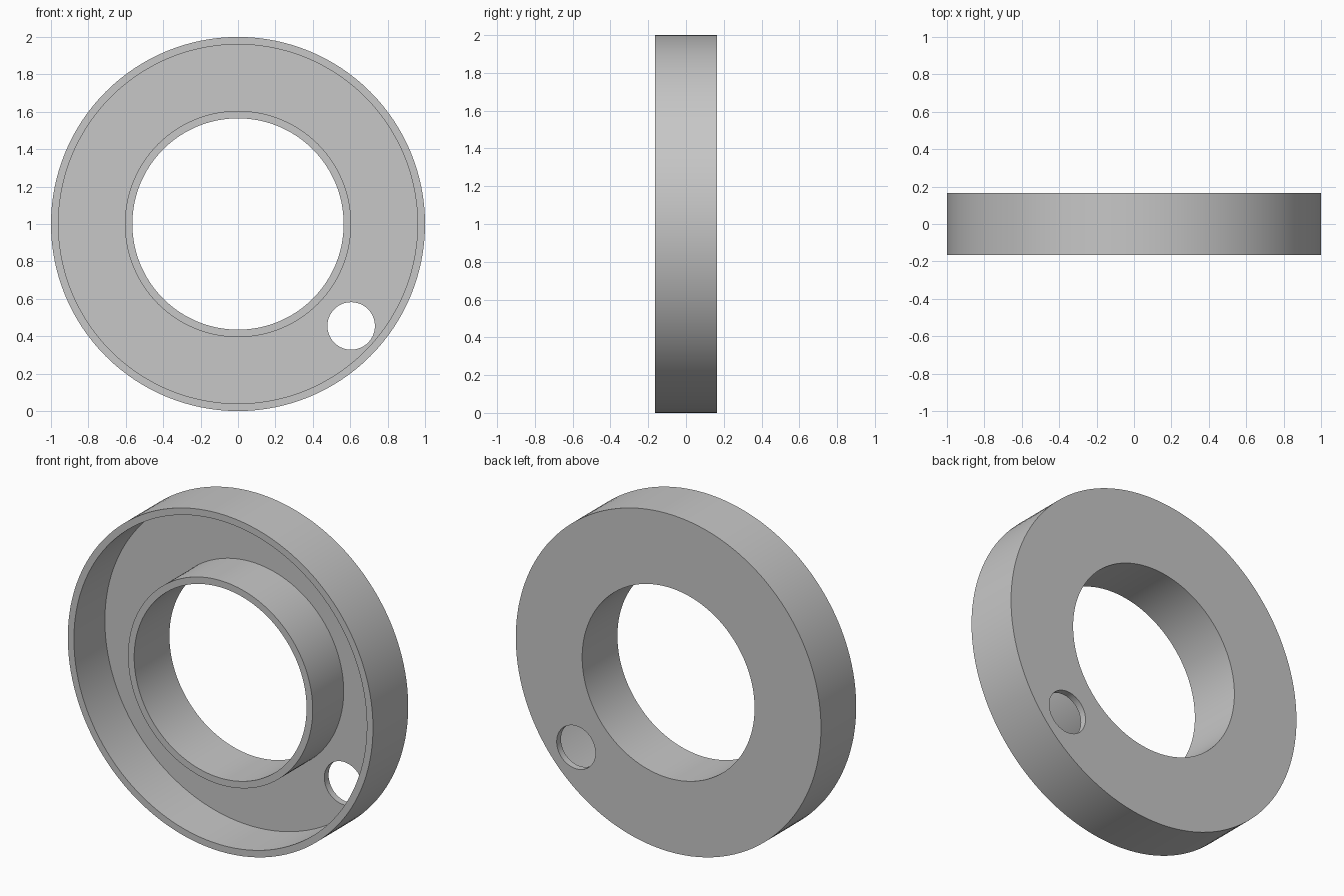
import bpy
import bmesh
from math import cos, sin, tau, pi, radians
from mathutils import Matrix

default = bpy.data.objects.get("Cube")
if default:
    bpy.data.objects.remove(default, do_unlink=True)

SEGMENTS = 128
CENTRE_Z = 1.0
HALF_DEPTH = 0.165
OUTER, INNER, WALL = 1.0, 0.565, 0.04
HOLE_X, HOLE_Z, HOLE_RADIUS = 0.605, 0.455, 0.127

grey = bpy.data.materials.new("plain grey")
grey.use_nodes = True
colour = (0.57, 0.57, 0.57, 1)
grey.diffuse_color = colour
grey.node_tree.nodes["Principled BSDF"].inputs["Base Color"].default_value = colour


def add_object(name, bm):
    bmesh.ops.recalc_face_normals(bm, faces=bm.faces)
    mesh = bpy.data.meshes.new(name)
    bm.to_mesh(mesh)
    bm.free()
    mesh.materials.append(grey)
    obj = bpy.data.objects.new(name, mesh)
    bpy.context.collection.objects.link(obj)
    return obj


# Ring-shaped tray: a U section, open to the front, turned about the y axis
front, back = -HALF_DEPTH, HALF_DEPTH
floor = back - WALL
section = [(OUTER, back), (OUTER, front), (OUTER - WALL, front), (OUTER - WALL, floor),
           (INNER + WALL, floor), (INNER + WALL, front), (INNER, front), (INNER, back)]
bm = bmesh.new()
rings = []
for i in range(SEGMENTS):
    a = tau * i / SEGMENTS
    rings.append([bm.verts.new((r * cos(a), y, CENTRE_Z + r * sin(a))) for r, y in section])
for i, ring in enumerate(rings):
    following = rings[(i + 1) % SEGMENTS]
    for j in range(len(section)):
        k = (j + 1) % len(section)
        bm.faces.new((ring[j], ring[k], following[k], following[j]))
tray = add_object("ring_tray", bm)

# Round hole through the floor; the cutter stays inside the tray's cavity
bm = bmesh.new()
bmesh.ops.create_cone(bm, cap_ends=True, segments=64, radius1=HOLE_RADIUS,
                      radius2=HOLE_RADIUS, depth=4 * WALL,
                      matrix=Matrix.Translation((HOLE_X, back - WALL / 2, HOLE_Z))
                      @ Matrix.Rotation(pi / 2, 4, 'X'))
cutter = add_object("hole_cutter", bm)
cutter.hide_render = True

cut = tray.modifiers.new("floor hole", 'BOOLEAN')
cut.operation = 'DIFFERENCE'
cut.solver = 'EXACT'
cut.object = cutter

bpy.ops.object.select_all(action='DESELECT')
tray.select_set(True)
bpy.context.view_layer.objects.active = tray
bpy.ops.object.modifier_apply(modifier=cut.name)
bpy.data.objects.remove(cutter, do_unlink=True)

# Smooth round walls with crisp rims
bpy.ops.object.shade_smooth_by_angle(angle=radians(30))
